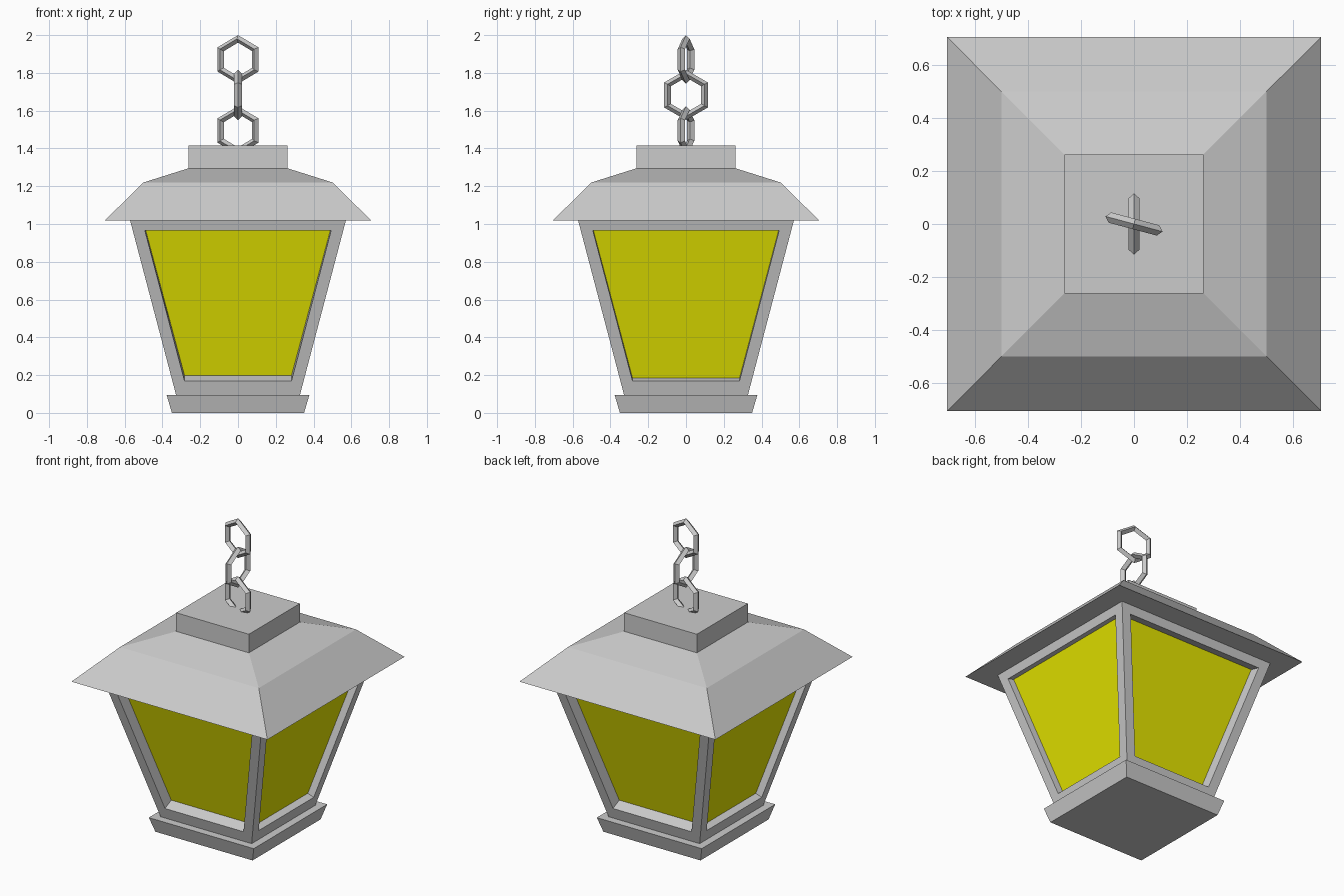
import bpy, bmesh
from math import pi, sin, cos, radians
from mathutils import Vector, Matrix

if "Cube" in bpy.data.objects:
    bpy.data.objects.remove(bpy.data.objects["Cube"])


def make(name, bm, color=None):
    bmesh.ops.remove_doubles(bm, verts=bm.verts, dist=1e-5)
    bmesh.ops.recalc_face_normals(bm, faces=bm.faces)
    me = bpy.data.meshes.new(name)
    bm.to_mesh(me)
    bm.free()
    ob = bpy.data.objects.new(name, me)
    bpy.context.collection.objects.link(ob)
    if color:
        mat = bpy.data.materials.new(name)
        mat.diffuse_color = color
        mat.use_nodes = True
        mat.node_tree.nodes["Principled BSDF"].inputs["Base Color"].default_value = mat.diffuse_color
        me.materials.append(mat)
    return ob


def square_loft(name, profile):
    """Closed solid through square sections given as (half width, z)."""
    bm = bmesh.new()
    rings = [[bm.verts.new((sx * h, sy * h, z))
              for sx, sy in ((-1, -1), (1, -1), (1, 1), (-1, 1))]
             for h, z in profile]
    for a, b in zip(rings, rings[1:]):
        for i in range(4):
            j = (i + 1) % 4
            bm.faces.new((a[i], a[j], b[j], b[i]))
    bm.faces.new(rings[0][::-1])
    bm.faces.new(rings[-1])
    return make(name, bm)


def link(name, z, radius, turn):
    """Six-sided chain link with a diamond cross-section."""
    bm = bmesh.new()
    thick = 0.02
    rot = Matrix.Rotation(turn, 3, 'Z')
    rings = []
    for i in range(6):
        a = i * pi / 3
        ring = []
        for j in range(4):
            r = radius - thick + thick * cos(j * pi / 2)
            p = rot @ Vector((r * sin(a), thick * sin(j * pi / 2), r * cos(a)))
            ring.append(bm.verts.new(p + Vector((0, 0, z))))
        rings.append(ring)
    for i in range(6):
        a, b = rings[i], rings[(i + 1) % 6]
        for j in range(4):
            k = (j + 1) % 4
            bm.faces.new((a[j], a[k], b[k], b[j]))
    return make(name, bm)


# Base plate, roof and roof cap
square_loft("base_plate", [(0.35, 0), (0.378, 0.095)])
square_loft("roof", [(0.706, 1.018), (0.50, 1.22), (0.262, 1.295)])
square_loft("roof_cap", [(0.262, 1.29), (0.262, 1.416)])

# Tapered body: four framed walls with recessed glass
Z0, Z1, H0, H1 = 0.095, 1.018, 0.328, 0.571


def half(z):
    return H0 + (H1 - H0) * (z - Z0) / (Z1 - Z0)


def wall_quad(x0, z0, x1, z1):
    return [Vector((x, -half(z), z))
            for x, z in ((-x0, z0), (x0, z0), (x1, z1), (-x1, z1))]


inward = Vector((0, Z1 - Z0, H1 - H0)).normalized()
outer = wall_quad(H0, Z0, H1, Z1)
opening = wall_quad(0.283, 0.168, 0.493, 0.965)
frame, glass = bmesh.new(), bmesh.new()
for side in range(4):
    # front and back panes sit deeper, on a slightly raised sill
    depth, sill = (0.045, 0.004) if side % 2 else (0.07, 0.012)
    recess = [p + inward * depth for p in opening]
    for p in recess[:2]:
        p += Vector((0, -0.26 * sill, sill))
    rot = Matrix.Rotation(side * pi / 2, 3, 'Z')
    loops = [[frame.verts.new(rot @ p) for p in q]
             for q in (outer, opening, recess)]
    for a, b in zip(loops, loops[1:]):
        for i in range(4):
            j = (i + 1) % 4
            frame.faces.new((a[i], a[j], b[j], b[i]))
    glass.faces.new([glass.verts.new(rot @ p) for p in recess])
make("lantern_frame", frame)
panes = make("glass_panes", glass, (0.8, 0.8, 0.0, 1))

# Hanging chain
link("chain_link_bottom", 1.495, 0.129, radians(-15))
link("chain_link_middle", 1.683, 0.133, radians(90))
link("chain_link_top", 1.871, 0.129, radians(-15))
